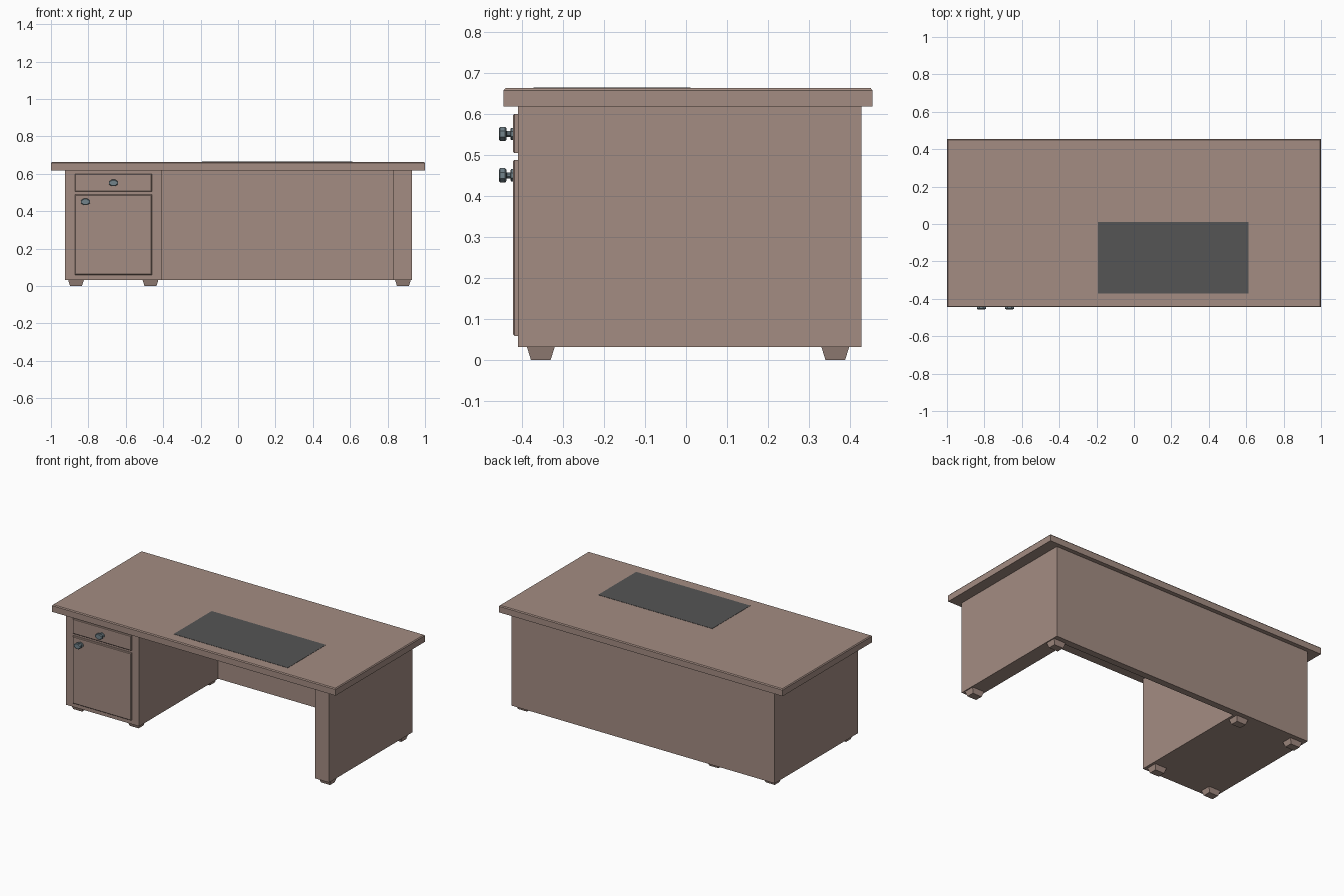
import bpy, bmesh, math
from mathutils import Vector

if "Cube" in bpy.data.objects:
    bpy.data.objects.remove(bpy.data.objects["Cube"])


def material(name, rgb):
    m = bpy.data.materials.new(name)
    m.diffuse_color = (*rgb, 1)
    m.use_nodes = True
    m.node_tree.nodes["Principled BSDF"].inputs["Base Color"].default_value = m.diffuse_color
    return m


WOOD = material("wood", (0.37, 0.265, 0.225))
PAD = material("pad_grey", (0.09, 0.09, 0.09))
METAL = material("metal", (0.17, 0.23, 0.26))


def finish(name, bm, mat):
    bmesh.ops.recalc_face_normals(bm, faces=bm.faces)
    me = bpy.data.meshes.new(name)
    bm.to_mesh(me)
    bm.free()
    me.materials.append(mat)
    ob = bpy.data.objects.new(name, me)
    bpy.context.collection.objects.link(ob)
    return ob


def loft(name, rings, mat):
    """Skin a list of equal-length point rings and cap both ends."""
    bm = bmesh.new()
    loops = [[bm.verts.new(p) for p in r] for r in rings]
    n = len(rings[0])
    for a, b in zip(loops, loops[1:]):
        for i in range(n):
            j = (i + 1) % n
            bm.faces.new((a[i], a[j], b[j], b[i]))
    bm.faces.new(loops[0])
    bm.faces.new(loops[-1])
    return finish(name, bm, mat)


def rect(a0, a1, b0, b1, inset=0):
    return [(a0 + inset, b0 + inset), (a1 - inset, b0 + inset),
            (a1 - inset, b1 - inset), (a0 + inset, b1 - inset)]


def at_z(pts, z):
    return [(a, b, z) for a, b in pts]


def at_y(pts, y):
    return [(a, y, b) for a, b in pts]


# Body: cabinet, back panel and right leg as one U-shaped extrusion
plan = [(-0.925, -0.41), (-0.41, -0.41), (-0.41, 0.385), (0.83, 0.385),
        (0.83, -0.41), (0.93, -0.41), (0.93, 0.428), (-0.925, 0.428)]
loft("desk_body", [at_z(plan, 0.032), at_z(plan, 0.618)], WOOD)

# Desktop with chamfered upper edge
top = (-1, 1, -0.445, 0.455)
loft("desktop", [at_z(rect(*top), 0.618), at_z(rect(*top), 0.657),
                 at_z(rect(*top, 0.005), 0.663)], WOOD)

# Writing pad
pad = rect(-0.193, 0.612, -0.372, 0.011)
loft("writing_pad", [at_z(pad, 0.662), at_z(pad, 0.6645)], PAD)

# Drawer and door fronts with chamfered edges
for name, z0, z1 in (("drawer_front", 0.504, 0.6), ("door_front", 0.059, 0.488)):
    f = (-0.872, -0.46, z0, z1)
    loft(name, [at_y(rect(*f), -0.409), at_y(rect(*f), -0.418),
                at_y(rect(*f, 0.004), -0.422)], WOOD)

# Oval faceted knobs: (y, radius) profile from plate to head
profile = [(-0.421, 0.015), (-0.427, 0.015), (-0.428, 0.007), (-0.437, 0.007),
           (-0.438, 0.014), (-0.441, 0.0175), (-0.453, 0.0175), (-0.456, 0.014)]
for name, x, z in (("drawer_knob", -0.666, 0.551), ("door_knob", -0.816, 0.45)):
    rings = []
    for y, r in profile:
        k = r / math.cos(math.pi / 8)
        ang = [math.pi / 8 + i * math.pi / 4 for i in range(8)]
        rings.append([(x + 1.37 * k * math.cos(t), y, z + k * math.sin(t)) for t in ang])
    loft(name, rings, METAL)

# Tapered feet
for i, x in enumerate((-0.866, -0.468, 0.882)):
    for side, y in (("front", -0.354), ("back", 0.364)):
        r = (x - 0.042, x + 0.042, y - 0.034, y + 0.034)
        loft(f"foot_{side}_{i + 1}", [at_z(rect(*r, 0.01), 0), at_z(rect(*r), 0.0325)], WOOD)
